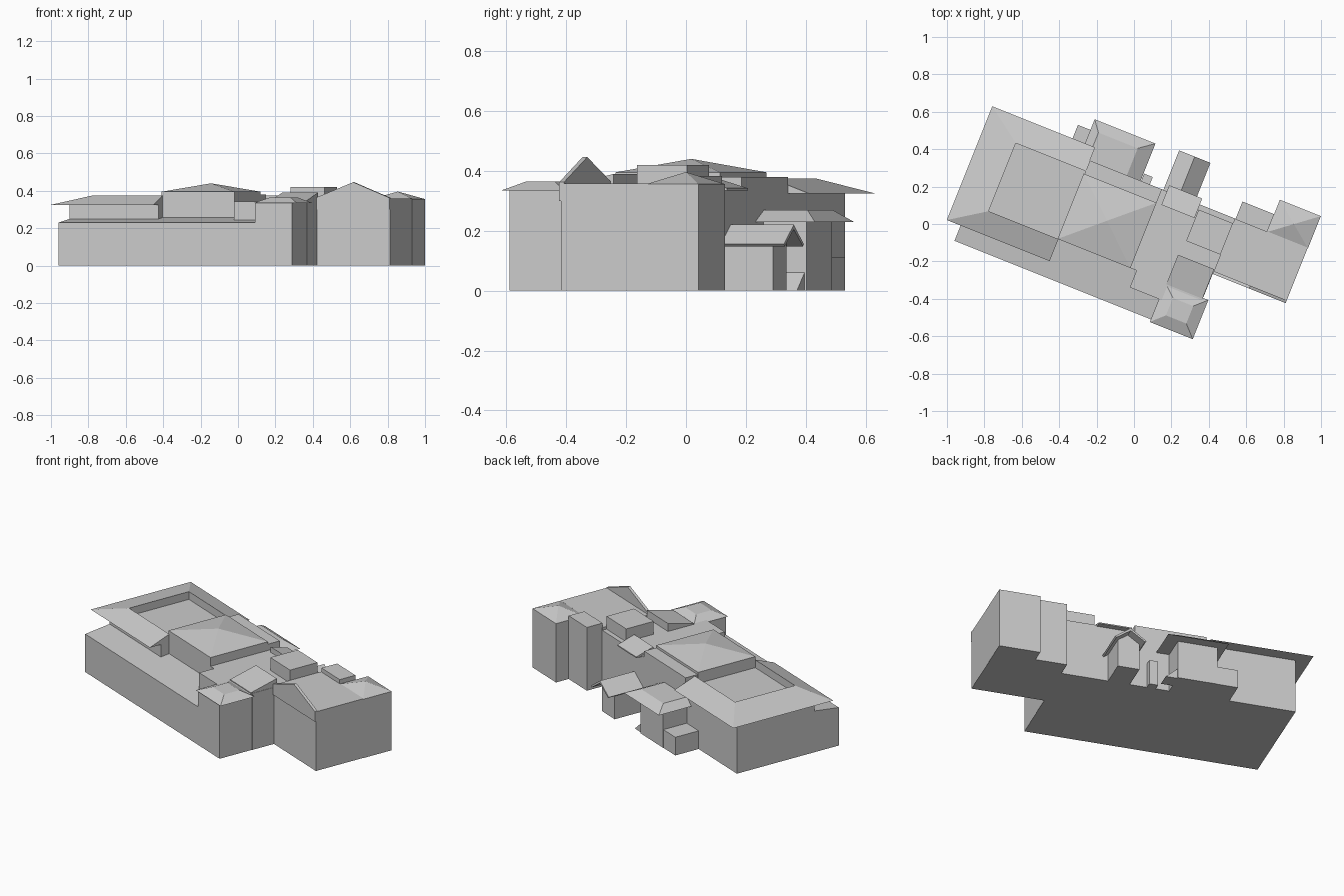
import bpy, bmesh, math

cube = bpy.data.objects.get("Cube")
if cube:
    bpy.data.objects.remove(cube, do_unlink=True)

ANGLE = math.radians(-21.8)  # the whole building is turned on its plot

grey = bpy.data.materials.new("light_grey")
grey.use_nodes = True
grey.diffuse_color = (0.6, 0.6, 0.6, 1)
grey.node_tree.nodes["Principled BSDF"].inputs["Base Color"].default_value = (0.6, 0.6, 0.6, 1)


def loft(name, rings):
    """Skin closed rings of points in the building's own axes and cap the ends."""
    bm = bmesh.new()
    loops = [[bm.verts.new(p) for p in ring] for ring in rings]
    n = len(loops[0])
    for a, b in zip(loops, loops[1:]):
        for i in range(n):
            j = (i + 1) % n
            bm.faces.new((a[i], a[j], b[j], b[i]))
    bm.faces.new(loops[0])
    bm.faces.new(loops[-1])
    bmesh.ops.remove_doubles(bm, verts=bm.verts, dist=0.0001)
    bmesh.ops.recalc_face_normals(bm, faces=bm.faces)
    me = bpy.data.meshes.new(name)
    bm.to_mesh(me)
    bm.free()
    me.materials.append(grey)
    ob = bpy.data.objects.new(name, me)
    ob.rotation_euler.z = ANGLE
    bpy.context.collection.objects.link(ob)
    return ob


def rect(u, v, z):
    return [(u[0], v[0], z), (u[1], v[0], z), (u[1], v[1], z), (u[0], v[1], z)]


def box(name, u, v, top, bottom=0):
    return loft(name, [rect(u, v, bottom), rect(u, v, top)])


def hip(name, u, v, z, iu, iv):
    """Hipped roof: eave rectangle rising to a smaller top rectangle or a point."""
    return loft(name, [rect(u, v, z[0]), rect(iu, iv, z[1])])


def along_u(name, u, profile):
    return loft(name, [[(x, v, z) for v, z in profile] for x in u])


def along_v(name, v, profile):
    return loft(name, [[(u, y, z) for u, z in profile] for y in v])


# Long low front range with a gently sloping roof
along_u("front_range", (-0.858, 0.28), [(-0.44, 0), (-0.44, 0.23), (-0.2, 0.26), (-0.2, 0)])

# Courtyard block and the roof wrapping three sides of it
box("courtyard_block", (-0.858, -0.345), (-0.28, 0.228), 0.328)
outer = [(-0.345, -0.352), (-0.937, -0.352), (-0.937, 0.303), (-0.345, 0.303)]
inner = [(-0.345, -0.225), (-0.747, -0.225), (-0.747, 0.167), (-0.345, 0.167)]
loft("courtyard_roof", [[(*o, 0.325), (*i, 0.375), (*i, 0.325)] for o, i in zip(outer, inner)])

# Central hall with a shallow pyramid roof and a rear strip
box("central_hall", (-0.35, 0.07), (-0.226, 0.15), 0.395)
hip("central_roof", (-0.35, 0.07), (-0.226, 0.15), (0.395, 0.44), (-0.14, -0.14), (-0.037, -0.037))
box("rear_strip", (-0.345, 0.07), (0.14, 0.228), 0.38)

# Middle block, its front step and the roof box
box("middle_block", (0.06, 0.49), (-0.226, 0.228), 0.342)
box("front_step", (0.105, 0.488), (-0.323, -0.2), 0.342)
box("roof_box", (0.293, 0.49), (0.02, 0.2), 0.42, 0.33)
along_u("ramp_roof", (0.28, 0.488), [(-0.235, 0.33), (-0.235, 0.347), (-0.065, 0.39), (-0.065, 0.33)])
along_u("rear_shed_roof", (0.098, 0.288),
        [(0.15, 0.335), (0.15, 0.375), (0.262, 0.342), (0.262, 0.335)])

# Front corner pavilion
box("pavilion", (0.273, 0.488), (-0.44, -0.226), 0.337)
hip("pavilion_roof", (0.273, 0.52), (-0.455, -0.23), (0.335, 0.365), (0.34, 0.457), (-0.39, -0.29))

# Side wing with a gabled parapet
box("side_wing", (0.49, 0.91), (-0.085, 0.228), 0.358)
along_v("gable_parapet", (-0.092, -0.075), [(0.49, 0.3), (0.49, 0.365), (0.7, 0.446), (0.91, 0.362), (0.91, 0.3)])
box("wing_rear_link", (0.494, 0.676), (0.224, 0.327), 0.383)
box("wing_rear_block", (0.676, 0.912), (0.224, 0.41), 0.356)
hip("wing_rear_roof", (0.676, 0.912), (0.224, 0.41), (0.356, 0.396), (0.794, 0.794), (0.317, 0.317))

# Rear annex with a hipped roof
box("rear_annex", (-0.356, -0.128), (0.2, 0.383), 0.235)
hip("rear_annex_roof", (-0.403, -0.053), (0.21, 0.442), (0.23, 0.27), (-0.358, -0.132), (0.211, 0.383))
box("low_annex", (-0.475, -0.35), (0.2, 0.381), 0.11)
along_v("cellar_hatch", (0.29, 0.375), [(-0.128, 0), (-0.128, 0.06), (-0.06, 0)])
box("rear_pier", (-0.05, 0), (0.2, 0.27), 0.15)

# Rear porch with an overhanging gable roof
along_v("rear_porch", (0.2, 0.402), [(0.1, 0), (0.1, 0.16), (0.168, 0.208), (0.225, 0.165), (0.225, 0)])
along_v("rear_porch_roof", (0.2, 0.455),
        [(0.078, 0.155), (0.168, 0.22), (0.258, 0.155), (0.25, 0.148), (0.168, 0.205), (0.086, 0.148)])
